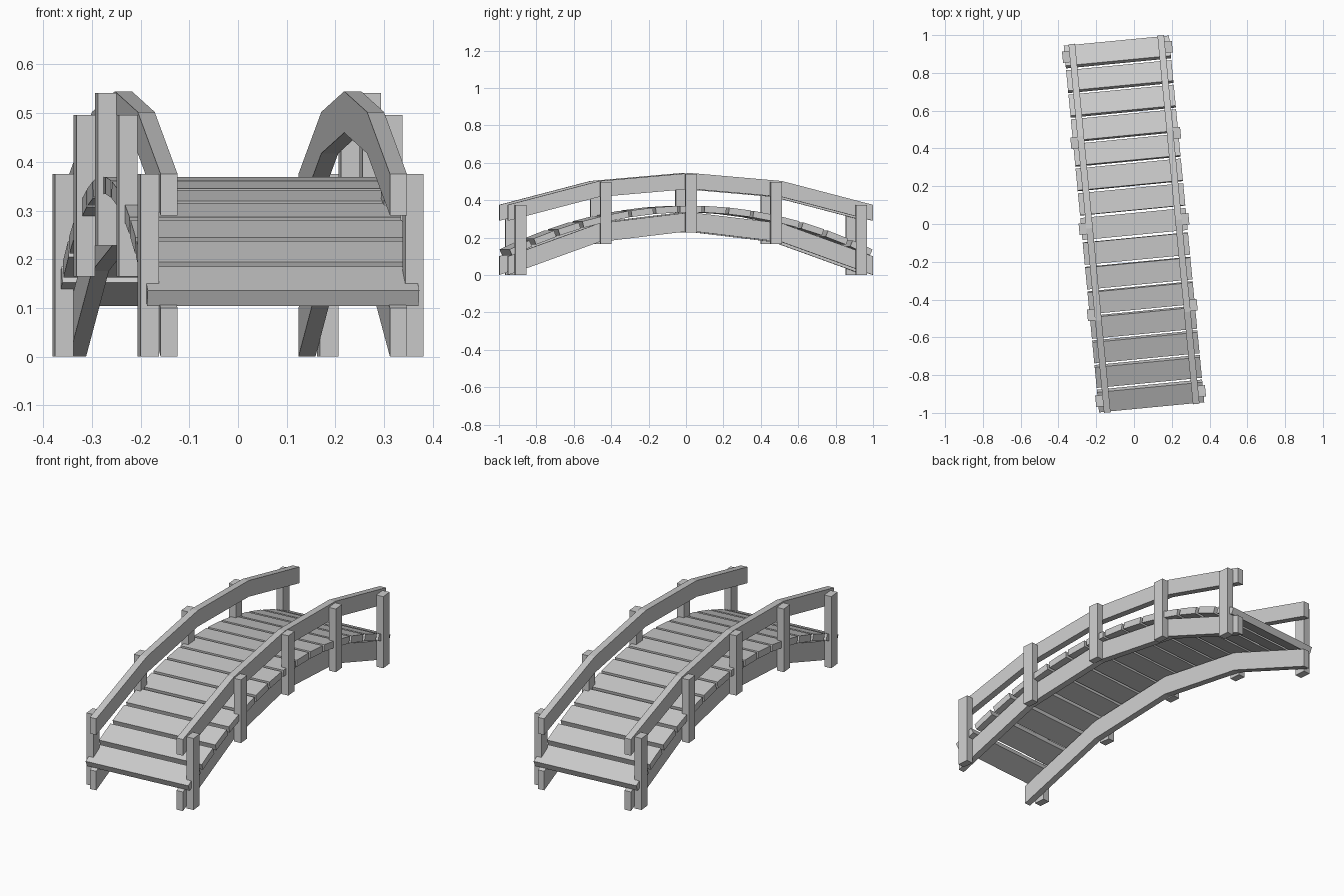
import bpy, bmesh
from math import radians, atan
from mathutils import Matrix

if "Cube" in bpy.data.objects:
    bpy.data.objects.remove(bpy.data.objects["Cube"])

YAW = Matrix.Rotation(radians(5.5), 4, 'Z')   # the whole bridge sits slightly turned
HALF = 0.98                                   # half length of the bridge


def finish(name, bm, local=Matrix.Identity(4)):
    bmesh.ops.recalc_face_normals(bm, faces=bm.faces)
    mesh = bpy.data.meshes.new(name)
    bm.to_mesh(mesh)
    bm.free()
    ob = bpy.data.objects.new(name, mesh)
    ob.matrix_world = YAW @ local
    bpy.context.collection.objects.link(ob)
    return ob


def box(name, centre, size, tilt=0.0):
    bm = bmesh.new()
    bmesh.ops.create_cube(bm, size=1, matrix=Matrix.Diagonal((*size, 1)))
    return finish(name, bm, Matrix.Translation(centre) @ Matrix.Rotation(tilt, 4, 'X'))


def arch(name, x0, x1, top, bottom, drop):
    """Four-segment arched beam between x0 and x1."""
    bm = bmesh.new()
    rings = []
    for i in range(-2, 3):
        y, sag = HALF * i / 2, drop * (i / 2) ** 2
        rings.append([bm.verts.new((x, y, z - sag)) for x, z in
                      ((x0, bottom), (x1, bottom), (x1, top), (x0, top))])
    for a, b in zip(rings, rings[1:]):
        for k in range(4):
            n = (k + 1) % 4
            bm.faces.new((a[k], a[n], b[n], b[k]))
    bm.faces.new(rings[0])
    bm.faces.new(rings[-1])
    return finish(name, bm)


# Side beams, handrails and posts
for side, s in (("left", -1), ("right", 1)):
    arch(f"stringer_{side}", s * 0.219, s * 0.254, 0.335, 0.235, 0.235)
    arch(f"handrail_{side}", s * 0.219, s * 0.254, 0.545, 0.46, 0.17)
    for i in range(-2, 3):
        z0, z1 = ((0.228, 0.541), (0.165, 0.496), (0.0, 0.375))[abs(i)]
        box(f"post_{side}_{i + 3}", (s * 0.273, i * 0.4575, (z0 + z1) / 2),
            (0.038, 0.06, z1 - z0))

# Deck planks following the curve
for i in range(-7, 8):
    y = i * 1.96 / 15
    k = 0.238 / HALF ** 2
    box(f"plank_{i + 8}", (0, y, 0.352 - k * y * y), (0.56, 0.117, 0.035),
        atan(-2 * k * y))
